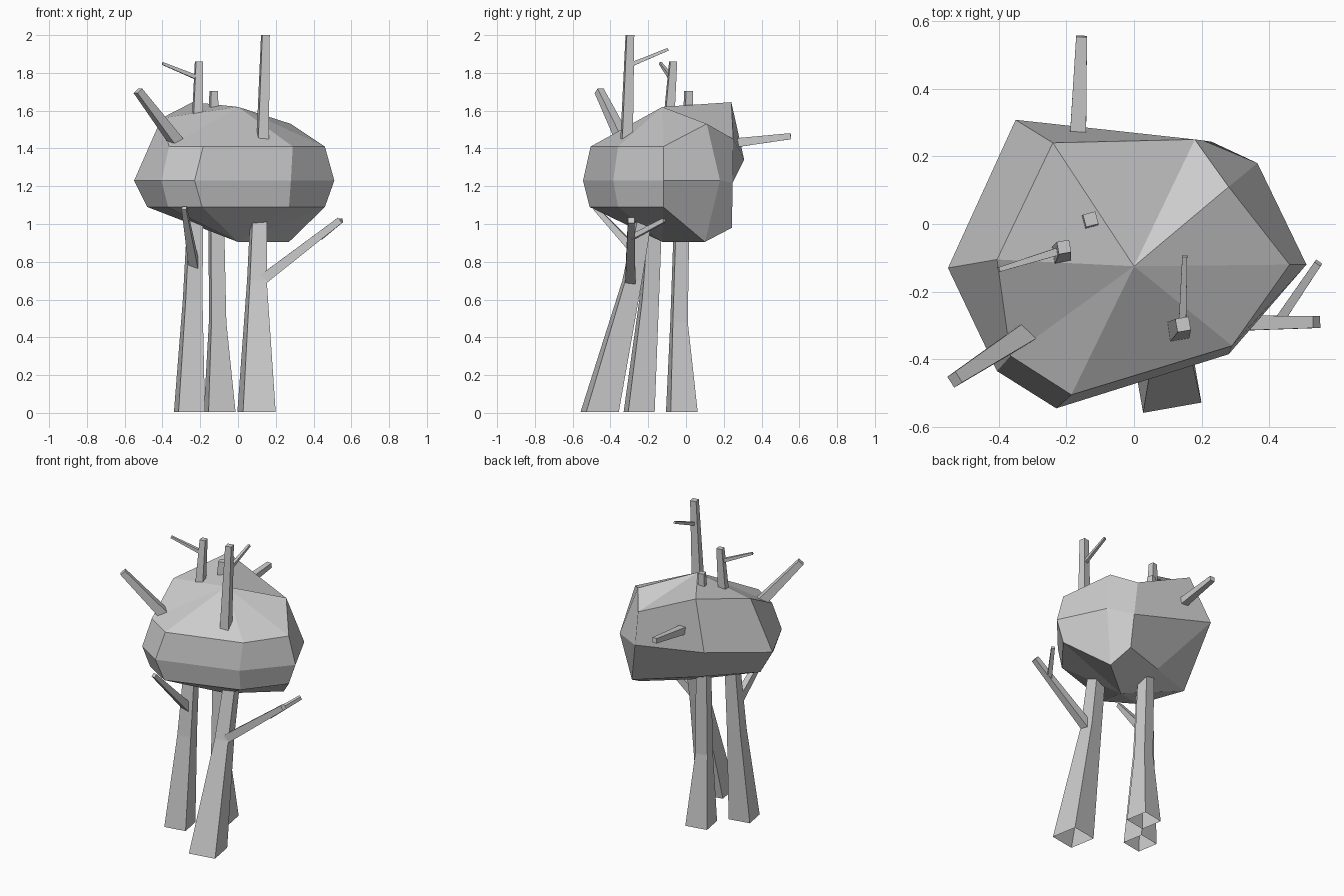
import bpy, bmesh, math
from mathutils import Vector

if "Cube" in bpy.data.objects:
    bpy.data.objects.remove(bpy.data.objects["Cube"])


def finish(bm, name):
    bmesh.ops.recalc_face_normals(bm, faces=bm.faces)
    me = bpy.data.meshes.new(name)
    bm.to_mesh(me)
    bm.free()
    ob = bpy.data.objects.new(name, me)
    bpy.context.collection.objects.link(ob)
    return ob


def bridge(bm, a, b):
    n = len(a)
    for i in range(n):
        bm.faces.new((a[i], a[(i + 1) % n], b[(i + 1) % n], b[i]))


def limb(name, path, level=False, twist=10, open_base=False):
    """Square tapered limb; path = [(x, y, z, side)], level keeps sections flat."""
    bm = bmesh.new()
    d = Vector(path[-1][:3]) - Vector(path[0][:3])
    d = Vector((0, 0, 1)) if level else d.normalized()
    ref = Vector((1, 0, 0)) if abs(d.z) > 0.9 else Vector((0, 0, 1))
    u = (ref - d * ref.dot(d)).normalized()
    v = d.cross(u)
    rings = []
    for x, y, z, s in path:
        ring = []
        for k in range(4):
            a = math.radians(45 + 90 * k + twist)
            r = s * math.sqrt(0.5)
            ring.append(bm.verts.new(Vector((x, y, z)) + r * (u * math.cos(a) + v * math.sin(a))))
        rings.append(ring)
    for a, b in zip(rings, rings[1:]):
        bridge(bm, a, b)
    bm.faces.new(rings[-1])
    if not open_base:
        bm.faces.new(rings[0])
    return finish(bm, name)


# Foliage: three irregular rings of eight corners between two poles
upper = [(-.405, -.105, 1.56), (-.365, -.39, 1.41), (-.185, -.505, 1.41), (.29, -.36, 1.41),
         (.46, -.12, 1.41), (.28, .11, 1.53), (.18, .25, 1.45), (-.24, .24, 1.645)]
middle = [(-.55, -.13, 1.23), (-.405, -.435, 1.23), (-.23, -.545, 1.23), (.28, -.385, 1.23),
          (.51, -.12, 1.23), (.365, .18, 1.23), (.205, .247, 1.22), (-.35, .308, 1.34)]
lower = [(-.48, -.1, 1.09), (-.37, -.4, 1.09), (-.19, -.51, 1.09), (.27, -.36, 1.09),
         (.46, -.12, 1.09), (.27, .1, .905), (.23, .243, .98), (-.12, .08, 1.03)]
bm = bmesh.new()
rings = [[bm.verts.new(p) for p in ring] for ring in (upper, middle, lower)]
bridge(bm, rings[0], rings[1])
bridge(bm, rings[1], rings[2])
for ring, pole in ((rings[0], (0, -.125, 1.62)), (rings[2], (0, -.125, .905))):
    tip = bm.verts.new(pole)
    for i in range(8):
        bm.faces.new((ring[i], ring[(i + 1) % 8], tip))
finish(bm, "foliage")

# Trunks
limb("front_trunk", [(.098, -.457, .005, .175), (.1, -.285, .7, .09), (.11, -.215, 1.08, .075)], True, 10, True)
limb("left_trunk", [(-.257, -.248, .005, .142), (-.24, -.195, .6, .09), (-.225, -.165, 1.08, .07)], True, 10, True)
limb("back_trunk", [(-.097, -.022, .005, .145), (-.108, -.037, .48, .08), (-.115, -.022, 1.06, .07)], True, 10, True)

# Lower branches
limb("right_branch", [(.11, -.295, .69, .055), (.54, -.29, 1.02, .035)], twist=0)
limb("right_twig", [(.43, -.285, .93, .028), (.545, -.115, 1.02, .022)], twist=0)
limb("left_branch", [(-.233, -.2, .78, .05), (-.285, -.48, 1.085, .025)], twist=0)

# Crown branches and twigs
limb("tall_branch", [(.13, -.315, 1.42, .058), (.145, -.297, 2.0, .04)], True)
limb("tall_twig", [(.143, -.3, 1.84, .022), (.15, -.095, 1.925, .015)], twist=0)
limb("crown_branch", [(-.215, -.09, 1.56, .05), (-.207, -.068, 1.86, .037)], True)
limb("crown_twig", [(-.205, -.075, 1.77, .024), (-.4, -.135, 1.85, .014)], twist=0)
limb("stub_branch", [(-.13, .01, 1.57, .042), (-.128, .014, 1.705, .038)], True, 15)
limb("side_branch", [(-.315, -.32, 1.42, .06), (-.53, -.46, 1.705, .038)], twist=0)
limb("back_branch", [(-.167, .22, 1.425, .05), (-.155, .555, 1.465, .032)], twist=0)
